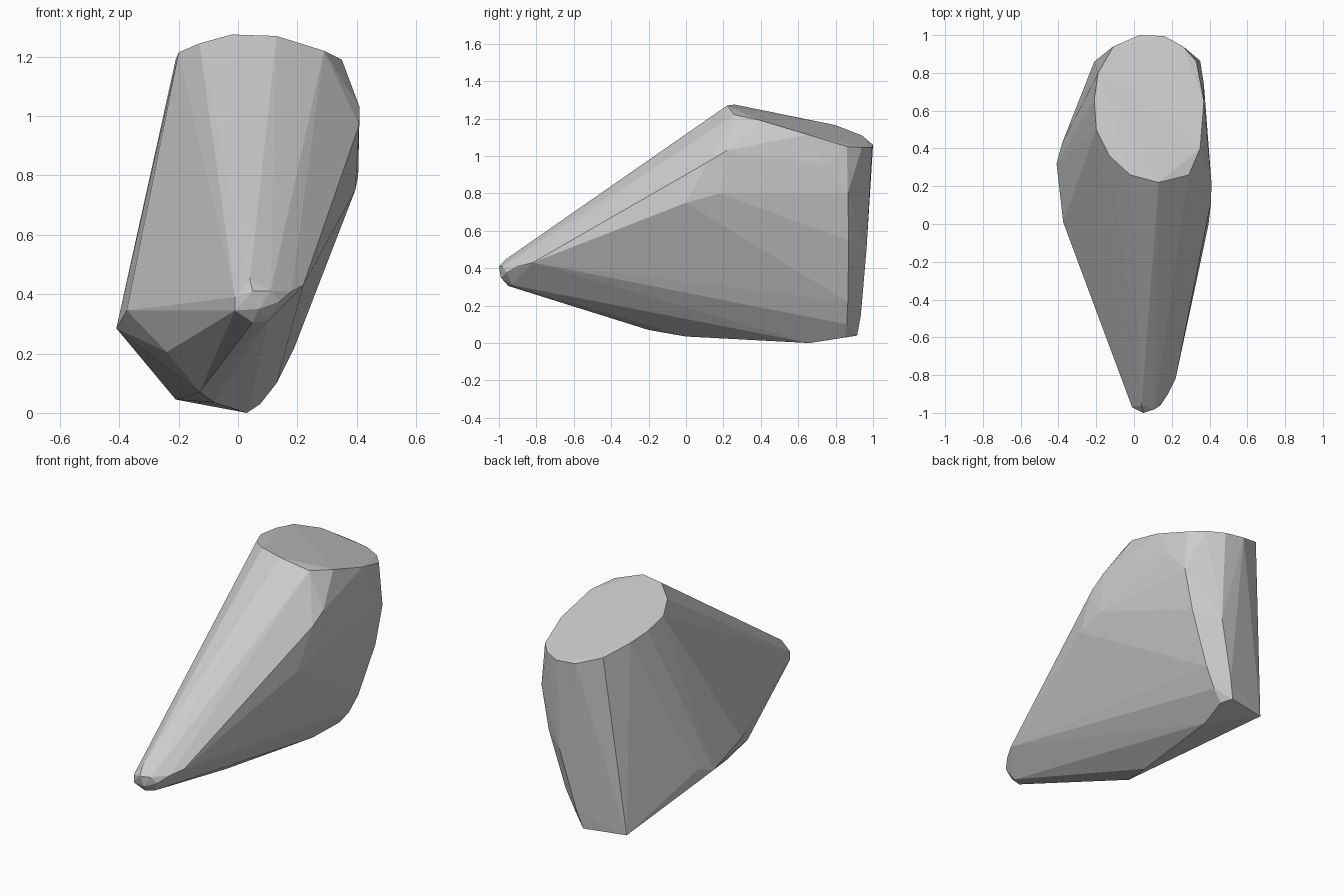
import bpy
import bmesh

# Slanted oval cap at the top
cap = [(.03, 1, 1.06), (.16, .995, 1.045), (.26, .94, 1.045), (.33, .86, 1.05),
       (.37, .65, 1.115), (.35, .4, 1.19), (.29, .26, 1.22), (.13, .22, 1.27),
       (-.02, .26, 1.275), (-.13, .36, 1.245), (-.2, .5, 1.215),
       (-.21, .66, 1.19), (-.19, .8, 1.165), (-.11, .94, 1.11)]

# Narrow rounded nose at the front
nose = [(-.01, -.97, .39), (-.01, -.97, .345), (.05, -1, .41), (.11, -.98, .41),
        (.14, -.96, .375), (.07, -.99, .35), (.04, -.96, .45), (.05, -.95, .305),
        (.1, -.93, .31), (.18, -.9, .41), (.22, -.82, .43)]

# Left corner and underside
under = [(-.41, .32, .285), (-.375, .01, .345), (-.38, .43, .32), (-.24, -.24, .205),
         (-.13, -.2, .07), (-.08, 0, .035), (-.21, .86, .045), (.03, .66, 0),
         (.04, .915, .04), (.075, .85, .03)]

# Bulging right flank and back
flank = [(.41, .22, 1.03), (.408, .12, .97), (.395, 0, .75), (.405, .18, .8),
         (.37, .74, .95), (.35, .865, .8), (.3, .87, .55), (.19, .865, .22),
         (.13, .86, .1), (.2, .945, .75), (.16, .965, .5), (.07, .935, .15)]

# Stretch a faceted skin over all the corners
bm = bmesh.new()
for p in cap + nose + under + flank:
    bm.verts.new(p)
hull = bmesh.ops.convex_hull(bm, input=bm.verts[:])
loose = [v for v in bm.verts if not v.link_faces]
bmesh.ops.delete(bm, geom=loose, context='VERTS')
bmesh.ops.dissolve_limit(bm, angle_limit=0.03, verts=bm.verts[:], edges=bm.edges[:])
bmesh.ops.recalc_face_normals(bm, faces=bm.faces[:])

mesh = bpy.data.meshes.new("faceted_body")
bm.to_mesh(mesh)
bm.free()
body = bpy.data.objects.new("faceted_body", mesh)
bpy.context.collection.objects.link(body)
